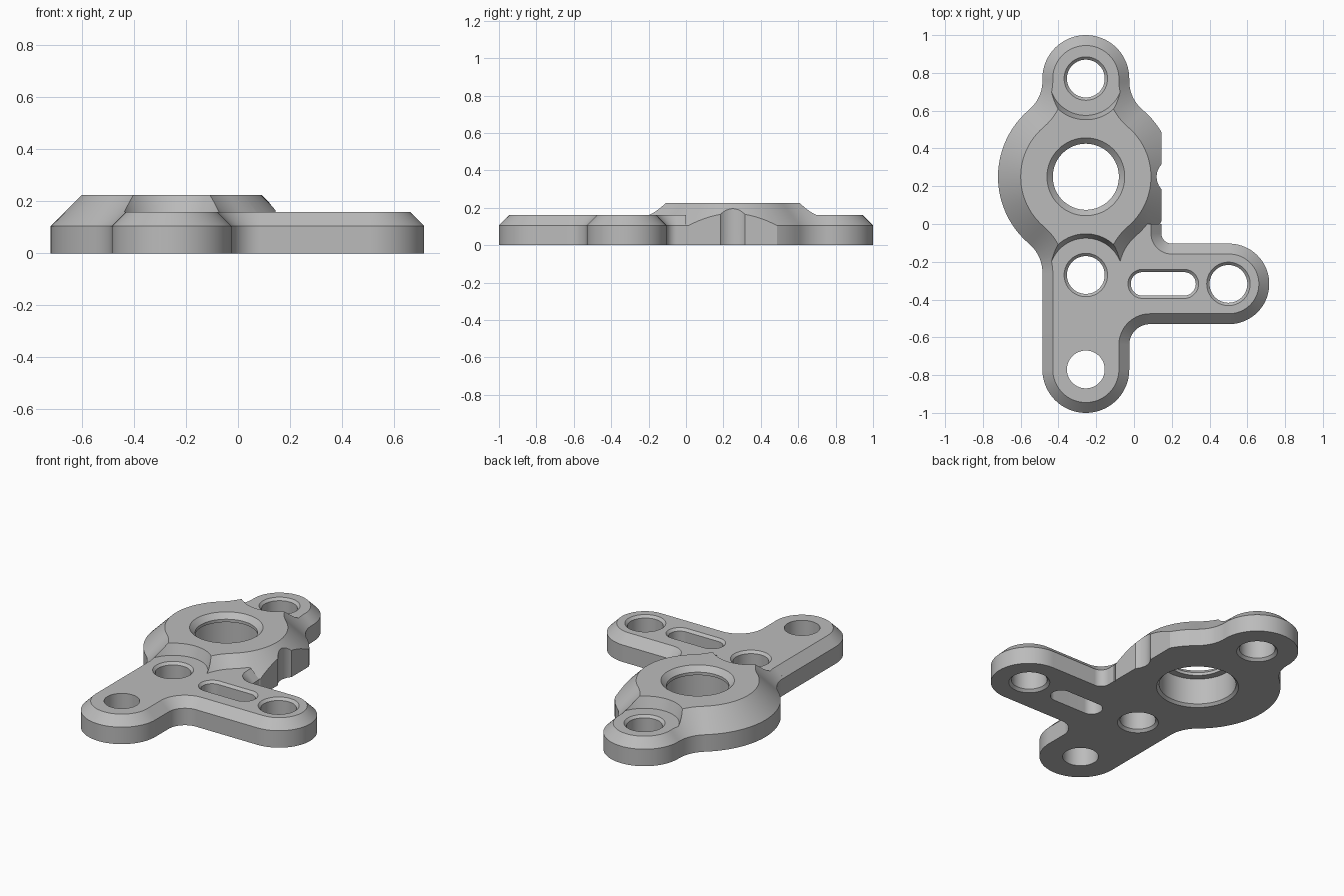
import bpy, bmesh, math

cube = bpy.data.objects.get("Cube")
if cube:
    bpy.data.objects.remove(cube, do_unlink=True)

grey = bpy.data.materials.new("plain grey")
grey.use_nodes = True
COLOUR = (0.5, 0.5, 0.5, 1)
grey.diffuse_color = COLOUR
grey.node_tree.nodes["Principled BSDF"].inputs["Base Color"].default_value = COLOUR

EDGE, PLATE, TOP = 0.105, 0.16, 0.225      # heights of wall, plate and hub
HX, HY, REACH = -0.255, 0.25, 0.52         # hub centre, distance to its lobes


def outline(arcs, inset=0):
    """Chain of arcs (x, y, radius, start, end); side 1 bulges out, -1 in, 0 fixed."""
    pts = []
    for x, y, r, a0, a1, side in arcs:
        r -= side * inset
        n = max(1, round(abs(a1 - a0) / 4))
        for i in range(n + 1 if a0 != a1 else 1):
            a = math.radians(a0 + (a1 - a0) * i / n)
            p = (x + r * math.cos(a), y + r * math.sin(a))
            if not pts or math.dist(p, pts[-1]) > 0.0001:
                pts.append(p)
    if math.dist(pts[0], pts[-1]) < 0.0001:
        pts.pop()
    return pts


def loft(name, layers):
    """Solid through stacked outlines of equal length, given as (z, points)."""
    bm = bmesh.new()
    rings = [[bm.verts.new((x, y, z)) for x, y in pts] for z, pts in layers]
    n = len(rings[0])
    for low, high in zip(rings, rings[1:]):
        for i in range(n):
            j = (i + 1) % n
            bm.faces.new((low[i], low[j], high[j], high[i]))
    bm.faces.new(rings[0][::-1])
    bm.faces.new(rings[-1])
    bmesh.ops.recalc_face_normals(bm, faces=bm.faces)
    mesh = bpy.data.meshes.new(name)
    bm.to_mesh(mesh)
    bm.free()
    mesh.materials.append(grey)
    ob = bpy.data.objects.new(name, mesh)
    bpy.context.collection.objects.link(ob)
    return ob


def combine(target, other, operation):
    mod = target.modifiers.new(other.name, 'BOOLEAN')
    mod.operation, mod.solver, mod.object = operation, 'EXACT', other
    bpy.context.view_layer.objects.active = target
    bpy.ops.object.modifier_apply(modifier=mod.name)
    bpy.data.objects.remove(other, do_unlink=True)


def chamfered(name, arcs, top):
    base = outline(arcs)
    return loft(name, [(0, base), (EDGE, base), (top, outline(arcs, top - EDGE))])


def turned(name, x, y, profile):
    return loft(name, [(z, outline([(x, y, r, 0, 360, 1)])) for r, z in profile])


# Hub: round body flowing through fillets into a lobe on either side
R, LOBE, FILLET = 0.465, 0.23, 0.2
far, near = R + FILLET, LOBE + FILLET
fy = (far ** 2 - near ** 2 + REACH ** 2) / (2 * REACH)
fx = math.sqrt(far ** 2 - fy ** 2)
phi = math.degrees(math.atan2(fy, fx))
theta = math.degrees(math.atan2(REACH - fy, -fx))
half = [(0, 0, R, 0, phi, 1),
        (fx, fy, FILLET, 180 + phi, theta, -1),
        (0, REACH, LOBE, theta - 180, 360 - theta, 1),
        (-fx, fy, FILLET, 180 - theta, -phi, -1),
        (0, 0, R, 180 - phi, 180, 1)]
hub_arcs = [(HX + s * x, HY + s * y, r, a0 + turn, a1 + turn, k)
            for s, turn in ((1, 0), (-1, 180)) for x, y, r, a0, a1, k in half]
body = chamfered("bracket", hub_arcs, TOP)

# Stepped seats above both lobes
for s in (1, -1):
    seat = turned("seat_cutter", HX, HY + s * REACH, [(0.195, PLATE), (0.245, 0.3)])
    combine(body, seat, 'DIFFERENCE')

# Flat side of the hub with a shallow scallop
flat = [(0.145, -0.3), (0.6, -0.3), (0.6, 0.8), (0.145, 0.8)]
combine(body, loft("flat_cutter", [(-0.1, flat), (0.4, flat)]), 'DIFFERENCE')
combine(body, turned("scallop_cutter", 0.217, HY, [(0.097, -0.1), (0.097, 0.4)]), 'DIFFERENCE')

# Lower plate with leg and side arm
plate_arcs = [(HX, -0.77, LOBE, 180, 360, 1),
              (0.085, -0.64, 0.11, 180, 90, -1),
              (0.503, -0.317, 0.213, -90, 90, 1),
              (0.2, -0.049, 0.055, 270, 180, -1),
              (0.2, 0, 0.055, 180, 180, -1),
              (-0.15, 0, 0, 0, 0, 0),
              (-0.3, -0.12, 0, 0, 0, 0),
              (HX, -0.26, LOBE, 180, 180, 1)]
combine(body, chamfered("plate", plate_arcs, PLATE), 'UNION')

# Main bore: wide below, narrow lip and chamfer on top
bore = [(0.245, -0.015), (0.215, 0.015), (0.215, 0.175), (0.175, 0.176),
        (0.175, 0.194), (0.226, 0.245)]
combine(body, turned("bore_cutter", HX, HY, bore), 'DIFFERENCE')

# Screw holes, countersunk on both faces except the end of the leg
sunk = [(0.13, -0.015), (0.1, 0.015), (0.1, 0.145), (0.13, 0.175)]
plain = [(0.1, -0.05), (0.1, 0.3)]
for x, y, profile in ((HX, HY + REACH, sunk), (HX, HY - REACH, sunk),
                      (0.5, -0.317, sunk), (HX, -0.77, plain)):
    combine(body, turned("hole_cutter", x, y, profile), 'DIFFERENCE')

# Slot in the arm
slot = [(0.265, -0.317, 0.062, -90, 90, 1), (0.045, -0.317, 0.062, 90, 270, 1)]
layers = [(z, outline(slot, -grow)) for z, grow in ((-0.05, 0), (0.145, 0), (0.175, 0.03))]
combine(body, loft("slot_cutter", layers), 'DIFFERENCE')

bpy.ops.object.select_all(action='DESELECT')
body.select_set(True)
bpy.context.view_layer.objects.active = body
bpy.ops.object.shade_smooth_by_angle(angle=math.radians(25))
